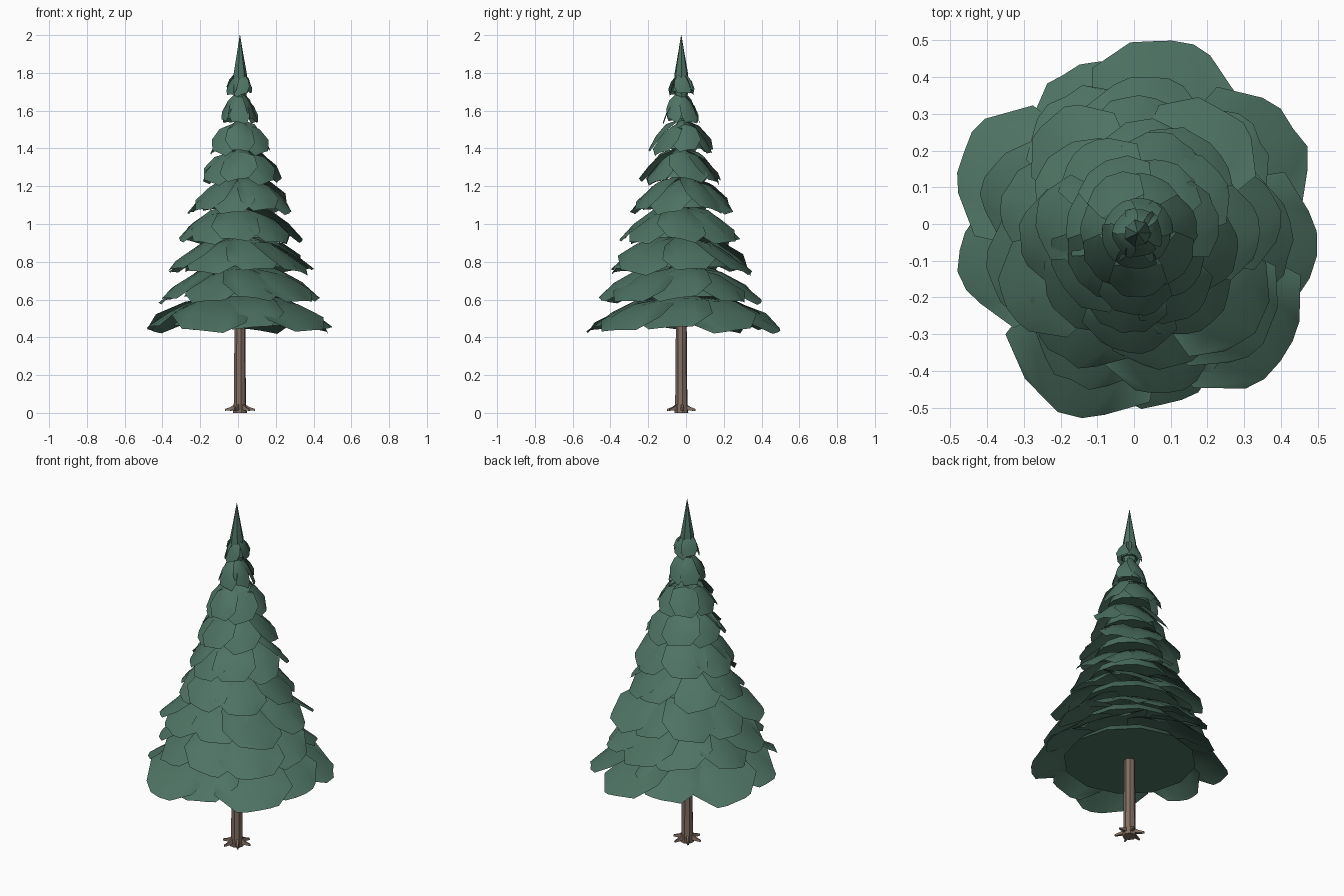
import bpy, bmesh, math, random
from mathutils import Matrix, Vector

if "Cube" in bpy.data.objects:
    bpy.data.objects.remove(bpy.data.objects["Cube"])

random.seed(11)
CX, CY = 0.01, -0.025


def material(name, rgb):
    m = bpy.data.materials.new(name)
    m.diffuse_color = (*rgb, 1)
    m.use_nodes = True
    m.node_tree.nodes["Principled BSDF"].inputs["Base Color"].default_value = m.diffuse_color
    return m


GREEN = material("needles", (0.075, 0.17, 0.125))
BROWN = material("bark", (0.22, 0.155, 0.12))


def finish(bm, name, mat, angle=30):
    me = bpy.data.meshes.new(name)
    bm.to_mesh(me)
    bm.free()
    ob = bpy.data.objects.new(name, me)
    ob.location = (CX, CY, 0)
    me.materials.append(mat)
    bpy.context.collection.objects.link(ob)
    bpy.ops.object.select_all(action='DESELECT')
    ob.select_set(True)
    bpy.context.view_layer.objects.active = ob
    bpy.ops.object.shade_smooth_by_angle(angle=math.radians(angle))
    return ob


def lathe(bm, profile, n, turn=0.0):
    """Closed n-sided solid from (radius, z) rings."""
    rings = []
    for r, z in profile:
        rings.append([bm.verts.new((r * math.cos(turn + i * math.tau / n),
                                    r * math.sin(turn + i * math.tau / n), z)) for i in range(n)])
    for a, b in zip(rings, rings[1:]):
        for i in range(n):
            j = (i + 1) % n
            bm.faces.new((a[i], a[j], b[j], b[i]))
    bm.faces.new(rings[0][::-1])
    bm.faces.new(rings[-1])


# Bough: domed, drooping sheet; rows are (reach, height, half width)
ROWS = [(0.10, 1.03, 0.25), (0.48, 0.87, 0.82), (0.76, 0.45, 1.0), (1.0, 0.0, 0.55)]
STEEP = [(0.25, 1.0, 0.35), (0.58, 0.75, 0.8), (0.82, 0.35, 0.9), (1.0, 0.0, 0.6)]


def bough(bm, rows, ang, reach, zb, h, half, fold):
    rot = Matrix.Rotation(ang, 3, 'Z')
    tilt = random.uniform(-0.2, 0.2)
    grid = []
    for k, (fr, fz, fw) in enumerate(rows):
        row = []
        for c in (-1, -0.55, 0, 0.55, 1):
            x = reach * (fr - (0.06 * c * c if k == 3 else 0) + random.uniform(-.02, .02))
            y = half * fw * c
            z = zb + h * (fz - fold * fw * abs(c) ** 1.5 * min(1, 0.25 + fz) + tilt * c * fw)
            row.append(bm.verts.new(rot @ Vector((x, y, z))))
        grid.append(row)
    faces = []
    for a, b in zip(grid, grid[1:]):
        for i in range(4):
            faces.append(bm.faces.new((a[i], b[i], b[i + 1], a[i + 1])))
    bmesh.ops.solidify(bm, geom=faces, thickness=0.03 * reach)


# Foliage tiers: bottom z, radius, height, bough count, sideways fold
TIERS = [
    (0.445, 0.52, 0.175, 9, 0.15), (0.60, 0.435, 0.175, 9, 0.2), (0.755, 0.40, 0.175, 9, 0.2),
    (0.912, 0.325, 0.175, 8, 0.22), (1.07, 0.272, 0.17, 8, 0.22), (1.23, 0.215, 0.16, 7, 0.24),
    (1.385, 0.17, 0.155, 7, 0.25), (1.545, 0.095, 0.14, 6, 0.2), (1.69, 0.068, 0.11, 5, 0.2),
]
LOWEST = [(80, .54), (109, .49), (155, .53), (192, .495), (246, .525),
          (278, .48), (318, .53), (353, .485), (34, .52)]

for t, (zb, R, h, n, fold) in enumerate(TIERS):
    bm = bmesh.new()
    lathe(bm, [(0.68 * R, zb + 0.1 * h), (0.58 * R, zb + 0.4 * h), (0.12 * R, zb + 0.85 * h)], 12)
    start = random.uniform(0, math.tau)
    for i in range(n):
        if t == 0:
            a, reach = math.radians(LOWEST[i][0]), LOWEST[i][1]
        else:
            a = start + (i + random.uniform(-0.18, 0.18)) * math.tau / n
            reach = R * random.uniform(0.92, 1.05)
        half = R * math.tan(math.pi / n) * random.uniform(0.95, 1.15)
        lift = (0.05 if i % 2 else -0.04) * h
        bough(bm, STEEP if t > 6 else ROWS, a, reach, zb + lift, h, half, fold)
    finish(bm, f"bough_tier_{t + 1}", GREEN)

# Pointed top shoot and the neck that carries the small tiers
bm = bmesh.new()
lathe(bm, [(0.022, 1.45), (0.03, 1.66), (0.042, 1.72), (0.036, 1.80), (0.018, 1.90), (0.001, 2.0)], 7)
finish(bm, "top_shoot", GREEN, 50)

# Trunk
bm = bmesh.new()
lathe(bm, [(0.038, 0.0), (0.033, 0.05), (0.031, 0.25), (0.029, 0.5), (0.015, 1.3)], 8, 0.2)
finish(bm, "trunk", BROWN)

# Root flares
bm = bmesh.new()
for i in range(6):
    rot = Matrix.Rotation(i * math.tau / 6 + 0.15, 3, 'Z')
    rings = []
    for x, z, w, d in ((0.02, 0.035, 0.010, 0.016), (0.05, 0.022, 0.008, 0.009), (0.08, 0.016, 0.004, 0.005)):
        rings.append([bm.verts.new(rot @ Vector((x, w * s, z + d * u)))
                      for s, u in ((-1, -1), (1, -1), (0.6, 1), (-0.6, 1))])
    for a, b in zip(rings, rings[1:]):
        for k in range(4):
            bm.faces.new((a[k], b[k], b[(k + 1) % 4], a[(k + 1) % 4]))
    bm.faces.new(rings[-1])
    bm.faces.new(rings[0][::-1])
bmesh.ops.recalc_face_normals(bm, faces=bm.faces)
finish(bm, "roots", BROWN)
